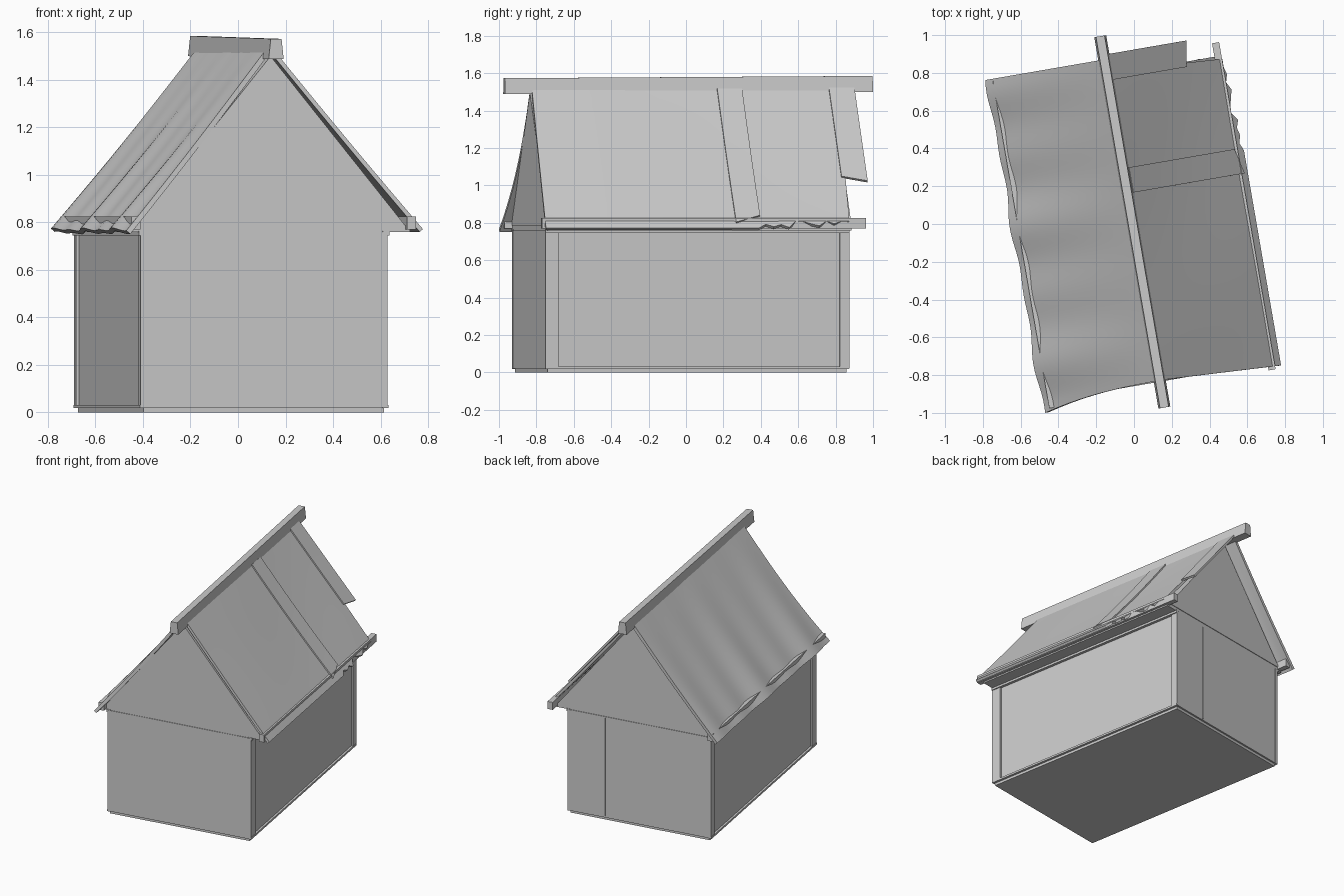
import bpy, bmesh, math, random
from mathutils import Matrix

random.seed(4)
if "Cube" in bpy.data.objects:
    bpy.data.objects.remove(bpy.data.objects["Cube"])

GREY = (0.6, 0.6, 0.6, 1)
mat = bpy.data.materials.new("plain grey")
mat.use_nodes = True
mat.diffuse_color = GREY
mat.node_tree.nodes["Principled BSDF"].inputs["Base Color"].default_value = GREY

TURN = Matrix.Rotation(math.radians(9.8), 4, 'Z')   # the whole hut stands askew
RIDGE_U = -0.007
FRONT, BACK = -0.846, 0.80
LEFT, RIGHT = 0.493, -0.562


def finish(name, bm):
    mesh = bpy.data.meshes.new(name)
    bm.to_mesh(mesh)
    bm.free()
    mesh.materials.append(mat)
    obj = bpy.data.objects.new(name, mesh)
    bpy.context.collection.objects.link(obj)
    obj.matrix_world = TURN
    return obj


def prism(name, profile, v0, v1, lift=0.0):
    """Extrude a cross-section (u, z) along the hut; lift raises the far end."""
    bm = bmesh.new()
    near = [bm.verts.new((u, v0, z)) for u, z in profile]
    far = [bm.verts.new((u, v1, z + lift)) for u, z in profile]
    bm.faces.new(near)
    bm.faces.new(far)
    for i in range(len(near)):
        j = (i + 1) % len(near)
        bm.faces.new((near[i], near[j], far[j], far[i]))
    bmesh.ops.recalc_face_normals(bm, faces=bm.faces)
    return finish(name, bm)


def box(name, u0, u1, v0, v1, z0, z1):
    return prism(name, [(u0, z0), (u1, z0), (u1, z1), (u0, z1)], v0, v1)


def sheet(name, point, rows, cols, thick):
    """Thin slab over point(t, s): t runs down the slope, s along the ridge."""
    bm = bmesh.new()
    grid = [[bm.verts.new(point(i / rows, j / cols)) for j in range(cols + 1)]
            for i in range(rows + 1)]
    for i in range(rows):
        for j in range(cols):
            bm.faces.new((grid[i][j], grid[i + 1][j],
                          grid[i + 1][j + 1], grid[i][j + 1]))
    bm.normal_update()
    for f in bm.faces:
        if f.normal.z < 0:
            f.normal_flip()
    obj = finish(name, bm)
    mod = obj.modifiers.new("thickness", 'SOLIDIFY')
    mod.thickness = thick
    mod.offset = -1
    bpy.ops.object.select_all(action='DESELECT')
    obj.select_set(True)
    bpy.context.view_layer.objects.active = obj
    bpy.ops.object.modifier_apply(modifier=mod.name)
    bpy.ops.object.shade_smooth_by_angle(angle=math.radians(30))
    return obj


# Base and walls
box("base", RIGHT + 0.014, LEFT - 0.014, FRONT + 0.012, BACK - 0.012, 0, 0.02)
box("walls", RIGHT + 0.012, LEFT - 0.012, FRONT, BACK, 0.02, 0.76)

# Corner posts, sills and eave beams on both long sides
for label, edge, sign in (("left", LEFT, 1), ("right", RIGHT, -1)):
    inner = edge - sign * 0.02
    box("front_post_" + label, inner, edge, FRONT - 0.002, FRONT + 0.07, 0.02, 0.76)
    box("back_post_" + label, inner, edge, BACK - 0.05, BACK + 0.002, 0.02, 0.76)
    box("sill_" + label, inner, edge + sign * 0.003, FRONT, BACK, 0.018, 0.032)
    box("wall_plate_" + label, inner, edge + sign * 0.008, FRONT, BACK, 0.745, 0.765)
    box("eave_beam_" + label, sign * 0.57, sign * 0.608, -0.885, 0.872, 0.77, 0.825)

# Seam on the back wall
box("back_seam", 0.217, 0.223, BACK, BACK + 0.003, 0.03, 0.75)

# Soffit and gables
box("soffit", -0.61, 0.59, FRONT + 0.004, BACK - 0.004, 0.76, 0.785)
prism("gables", [(-0.585, 0.785), (0.57, 0.785), (RIDGE_U, 1.5)], FRONT, BACK)

# Right roof: rippled, flaring at the front eave
def right_roof(t, s):
    front = -0.84 - 0.065 * t ** 2.5
    v = front + (0.885 - front) * s
    ripple = 0.5 * math.sin(9 * v + 1) + 0.5 * math.sin(17 * v)
    u = RIDGE_U - t * (0.633 + 0.012 * ripple)
    sag = 0.012 * math.sin(math.pi * t)
    return (u, v, 1.553 - 0.783 * t - sag + 0.008 * ripple * t)


sheet("roof_right", right_roof, 10, 48, 0.022)

# Left roof: straighter, with a ragged eave towards the back
ragged = [random.uniform(0, 0.035) for _ in range(40)]


def left_slope(t, v, raise_by=0.0):
    sag = 0.014 * math.sin(math.pi * t) * (0.5 + 0.5 * math.sin(4 * v + 0.5))
    return (RIDGE_U + 0.647 * t, v, 1.545 - 0.773 * t - sag + raise_by)


def left_roof(t, s):
    front = -0.838 - 0.032 * t
    end = 0.82 - 0.04 * t
    v = front + (end - front) * s
    bite = ragged[int(s * 39)] if v > 0.31 and t == 1 else 0
    return left_slope(t - bite / 0.647, v)


sheet("roof_left", left_roof, 10, 40, 0.018)

# Loose boards lying on the left roof
sheet("roof_board", lambda t, s: left_slope(0.05 + t * (0.925 - 0.05 * s),
                                            0.165 + 0.135 * s, 0.014), 8, 2, 0.012)
sheet("roof_patch", lambda t, s: left_slope(t * (0.655 + 0.035 * s),
                                            0.772 + 0.138 * s, 0.014), 8, 2, 0.014)

# Ridge beam, wider at the bottom
prism("ridge_beam", [(RIDGE_U - 0.032, 1.488), (RIDGE_U + 0.032, 1.488),
                     (RIDGE_U + 0.023, 1.573), (RIDGE_U - 0.023, 1.573)],
      -0.985, 1.01, 0.012)
